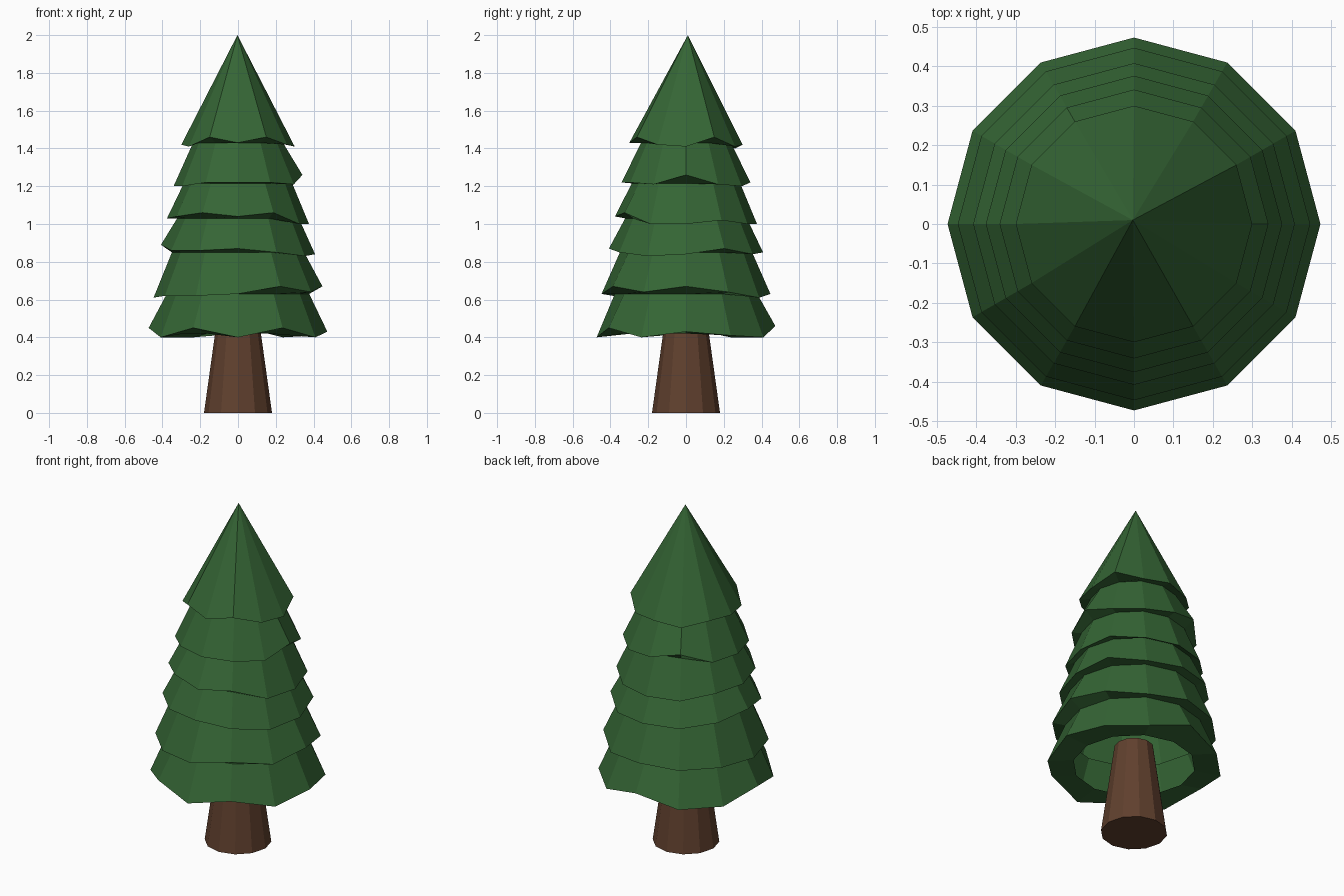
import bpy, bmesh
from math import cos, sin, tau

if "Cube" in bpy.data.objects:
    bpy.data.objects.remove(bpy.data.objects["Cube"])

SIDES = 12


def material(name, color):
    m = bpy.data.materials.new(name)
    m.diffuse_color = (*color, 1)
    m.use_nodes = True
    m.node_tree.nodes["Principled BSDF"].inputs["Base Color"].default_value = m.diffuse_color
    return m


def ring(bm, radius, heights):
    """Twelve-sided ring; heights is one value or one per corner."""
    if not isinstance(heights, (list, tuple)):
        heights = [heights] * SIDES
    return [bm.verts.new((radius * cos(tau * i / SIDES), radius * sin(tau * i / SIDES), z))
            for i, z in enumerate(heights)]


def bridge(bm, low, high):
    for i in range(SIDES):
        j = (i + 1) % SIDES
        bm.faces.new((low[i], low[j], high[j], high[i]))


def finish(bm, name, mat):
    mesh = bpy.data.meshes.new(name)
    bm.to_mesh(mesh)
    bm.free()
    mesh.materials.append(mat)
    obj = bpy.data.objects.new(name, mesh)
    bpy.context.collection.objects.link(obj)
    return obj


# Trunk: tapered, closed at both ends
bm = bmesh.new()
base, top = ring(bm, 0.18, 0), ring(bm, 0.106, 0.53)
bridge(bm, base, top)
bm.faces.new(base[::-1])
bm.faces.new(top)
finish(bm, "trunk", material("bark", (0.117, 0.051, 0.027)))

# Foliage tiers: neck radius, neck height, rim radius, uneven rim drop in hundredths
tiers = [
    (0.330, 0.42, 0.473, [43, 41, 40, 46, 40, 40, 45, 40, 45, 40, 45, 40]),
    (0.377, 0.63, 0.447, [67, 64, 61, 63, 62, 62, 61, 62, 62, 63, 67, 64]),
    (0.350, 0.85, 0.408, [84, 87, 84, 85, 85, 87, 89, 86, 86, 87, 85, 83]),
    (0.322, 1.03, 0.376, [100, 102, 100, 100, 100, 103, 103, 104, 106, 104, 106, 100]),
    (0.287, 1.215, 0.341, [126, 121, 120, 122, 126, 120, 120, 120, 122, 122, 122, 121]),
    (0.238, 1.43, 0.300, [141, 146, 141, 142, 140, 143, 142, 141, 146, 143, 146, 142]),
]

# Foliage: one zigzag skin from the open bottom lip up to the tip
bm = bmesh.new()
last = None
for neck_r, neck_z, rim_r, rim_z in tiers:
    neck = ring(bm, neck_r, neck_z)
    rim = ring(bm, rim_r, [z / 100 for z in rim_z])
    if last:
        bridge(bm, last, neck)
    bridge(bm, neck, rim)
    last = rim
tip = bm.verts.new((-0.003, 0.01, 2.0))
for i in range(SIDES):
    bm.faces.new((last[i], last[(i + 1) % SIDES], tip))
finish(bm, "foliage", material("needles", (0.035, 0.13, 0.035)))
